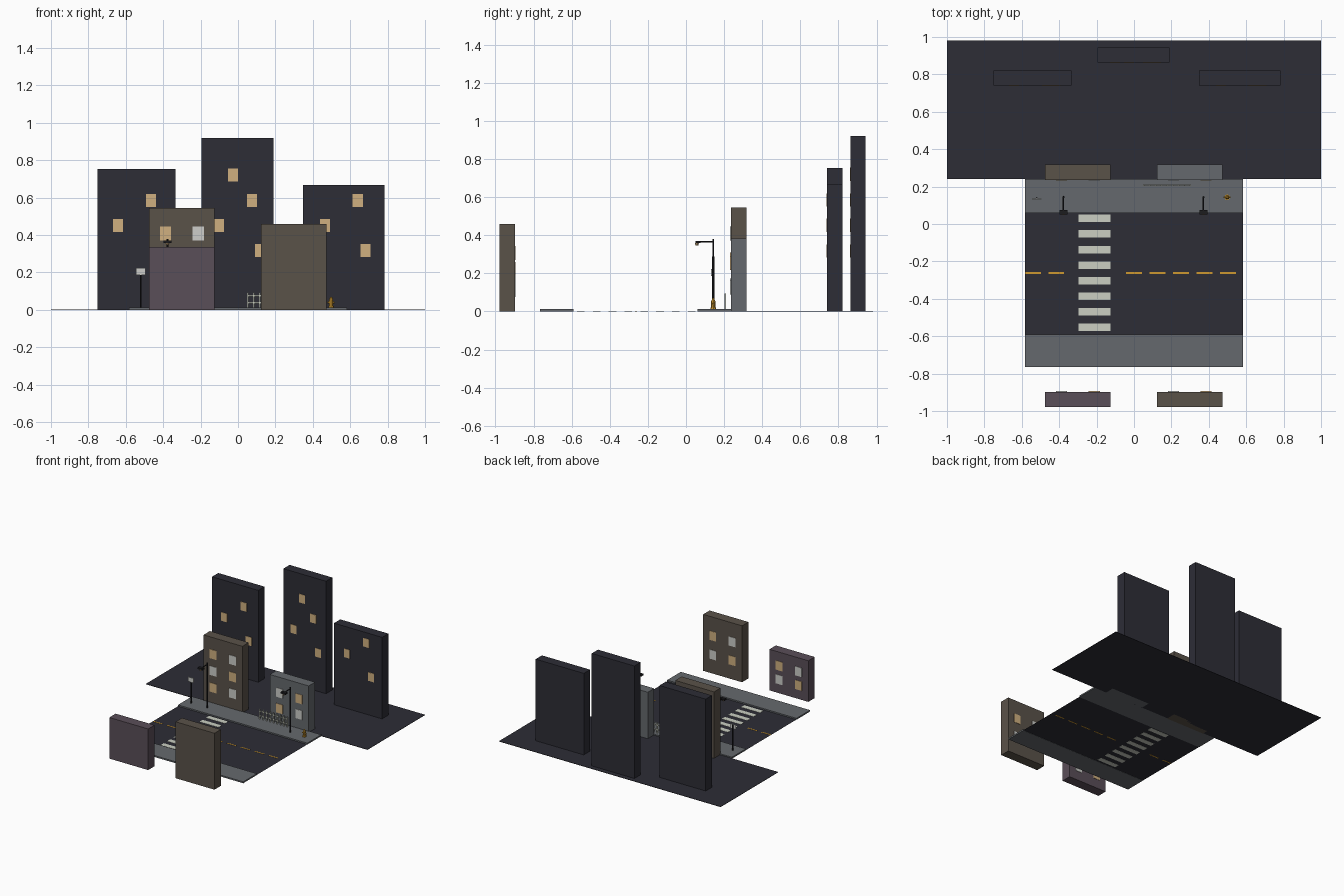
import bpy, bmesh, math
from mathutils import Matrix, Vector

if "Cube" in bpy.data.objects:
    bpy.data.objects.remove(bpy.data.objects["Cube"])


def material(name, r, g, b):
    def lin(c):
        c /= 255
        return c / 12.92 if c <= 0.04045 else ((c + 0.055) / 1.055) ** 2.4
    m = bpy.data.materials.new(name)
    m.diffuse_color = (lin(r), lin(g), lin(b), 1)
    m.use_nodes = True
    m.node_tree.nodes["Principled BSDF"].inputs["Base Color"].default_value = m.diffuse_color
    return m


DARK = material("night_dark", 45, 45, 54)
GREY = material("concrete_grey", 101, 105, 109)
BROWN = material("brown_wall", 90, 82, 73)
PURPLE = material("purple_wall", 90, 78, 88)
WARM = material("warm_window", 208, 176, 128)
PALE = material("pale_window", 205, 206, 202)
WHITE = material("marking_white", 203, 207, 194)
AMBER = material("amber_paint", 205, 152, 48)
METAL = material("black_metal", 28, 28, 31)


def finish(name, bm, mats):
    me = bpy.data.meshes.new(name)
    bm.to_mesh(me)
    bm.free()
    for m in mats:
        me.materials.append(m)
    ob = bpy.data.objects.new(name, me)
    bpy.context.collection.objects.link(ob)
    return ob


def add_box(bm, x0, x1, y0, y1, z0, z1, mi=0):
    mat = Matrix.Translation(((x0 + x1) / 2, (y0 + y1) / 2, (z0 + z1) / 2)) \
        @ Matrix.Diagonal((x1 - x0, y1 - y0, z1 - z0, 1))
    geo = bmesh.ops.create_cube(bm, size=1, matrix=mat)
    for f in {f for v in geo["verts"] for f in v.link_faces}:
        f.material_index = mi


def add_rod(bm, a, b, r1, r2=None, sides=8, mi=0):
    a, b = Vector(a), Vector(b)
    d = b - a
    mat = Matrix.Translation((a + b) / 2) @ d.to_track_quat('Z', 'Y').to_matrix().to_4x4()
    geo = bmesh.ops.create_cone(bm, cap_ends=True, segments=sides, radius1=r1,
                                radius2=r1 if r2 is None else r2, depth=d.length, matrix=mat)
    for f in {f for v in geo["verts"] for f in v.link_faces}:
        f.material_index = mi


def box(name, mat, *dims):
    bm = bmesh.new()
    add_box(bm, *dims)
    return finish(name, bm, [mat])


def plane(name, mat, x0, x1, y0, y1, z):
    bm = bmesh.new()
    bm.faces.new([bm.verts.new(p) for p in
                  ((x0, y0, z), (x1, y0, z), (x1, y1, z), (x0, y1, z))])
    return finish(name, bm, [mat])


# ground, road and pavements
box("far_ground", DARK, -1, 1, 0.24, 0.982, 0, 0.003)
plane("road", DARK, -0.583, 0.583, -0.59, 0.06, 0.0015)
box("back_pavement", GREY, -0.583, 0.583, 0.06, 0.24, 0, 0.012)
box("front_pavement", GREY, -0.583, 0.583, -0.765, -0.59, 0, 0.012)

# crossing stripes
bm = bmesh.new()
for i in range(8):
    y = 0.03 - i * 0.0832
    add_box(bm, -0.296, -0.125, y - 0.02, y + 0.02, 0.0005, 0.003)
finish("crossing_stripes", bm, [WHITE])

# dashed centre line
bm = bmesh.new()
for x in (-0.54, -0.416, 0, 0.126, 0.251, 0.377, 0.503):
    add_box(bm, x - 0.042, x + 0.042, -0.267, -0.257, 0.0005, 0.003)
finish("centre_dashes", bm, [AMBER])


# street houses: windows in a chequer of warm and pale, facing the road
def house(name, wall, xc, y0, y1, h, rows, facing):
    bm = bmesh.new()
    add_box(bm, xc - 0.175, xc + 0.175, y0, y1, 0, h)
    yf = y0 if facing < 0 else y1
    for r in range(rows):
        z = h * (r + 1) / (rows + 1)
        for c, x in enumerate((xc - 0.0875, xc + 0.0875)):
            add_box(bm, x - 0.03, x + 0.03, yf - 0.003, yf + 0.003,
                    z - 0.037, z + 0.037, 1 + (r + c) % 2)
    finish(name, bm, [wall, WARM, PALE])


house("back_left_house", BROWN, -0.3, 0.235, 0.317, 0.545, 3, -1)
house("back_right_house", GREY, 0.298, 0.235, 0.317, 0.382, 2, -1)
house("front_left_house", PURPLE, -0.3, -0.979, -0.897, 0.335, 2, 1)
house("front_right_house", BROWN, 0.298, -0.979, -0.897, 0.46, 2, 1)


# skyline towers with scattered lit windows on the front
def tower(name, x0, x1, y0, y1, h, lights):
    bm = bmesh.new()
    add_box(bm, x0, x1, y0, y1, 0, h)
    for x, z in lights:
        add_box(bm, x - 0.027, x + 0.027, y0 - 0.003, y0 + 0.003, z - 0.035, z + 0.035, 1)
    finish(name, bm, [DARK, WARM])


tower("left_tower", -0.752, -0.335, 0.74, 0.82, 0.752,
      [(-0.465, 0.585), (-0.642, 0.452), (-0.42, 0.317)])
tower("middle_tower", -0.195, 0.19, 0.863, 0.943, 0.92,
      [(-0.027, 0.72), (0.075, 0.585), (-0.102, 0.452), (0.118, 0.317)])
tower("right_tower", 0.348, 0.782, 0.74, 0.82, 0.668,
      [(0.64, 0.585), (0.465, 0.452), (0.682, 0.317)])

# street lamps
for name, x in (("left_street_lamp", -0.377), ("right_street_lamp", 0.371)):
    bm = bmesh.new()
    add_rod(bm, (x, 0.143, 0.012), (x, 0.143, 0.38), 0.006, 0.005)
    add_rod(bm, (x, 0.146, 0.366), (x, 0.055, 0.366), 0.004)
    add_box(bm, x - 0.022, x + 0.022, 0.05, 0.075, 0.358, 0.371)
    add_rod(bm, (x, 0.057, 0.346), (x, 0.057, 0.358), 0.007, 0.01, mi=1)
    finish(name, bm, [METAL, WARM])

# street sign
bm = bmesh.new()
add_rod(bm, (-0.52, 0.14, 0.012), (-0.52, 0.14, 0.222), 0.004)
add_box(bm, -0.545, -0.495, 0.132, 0.137, 0.187, 0.224, 1)
finish("street_sign", bm, [METAL, PALE])

# hydrant: flared foot, body, cap and side outlets
bm = bmesh.new()
hx, hy = 0.498, 0.143
add_rod(bm, (hx, hy, 0.012), (hx, hy, 0.02), 0.015)
add_rod(bm, (hx, hy, 0.02), (hx, hy, 0.052), 0.011)
add_rod(bm, (hx, hy, 0.052), (hx, hy, 0.07), 0.012, 0.004)
add_rod(bm, (hx - 0.019, hy, 0.04), (hx + 0.019, hy, 0.04), 0.005)
finish("hydrant", bm, [AMBER])

# picket fence
bm = bmesh.new()
for i in range(9):
    x = 0.053 + i * 0.031
    add_box(bm, x - 0.004, x + 0.004, 0.203, 0.211, 0.012, 0.094)
for z in (0.038, 0.075):
    add_box(bm, 0.047, 0.305, 0.205, 0.21, z - 0.004, z + 0.004)
finish("fence", bm, [WHITE])
